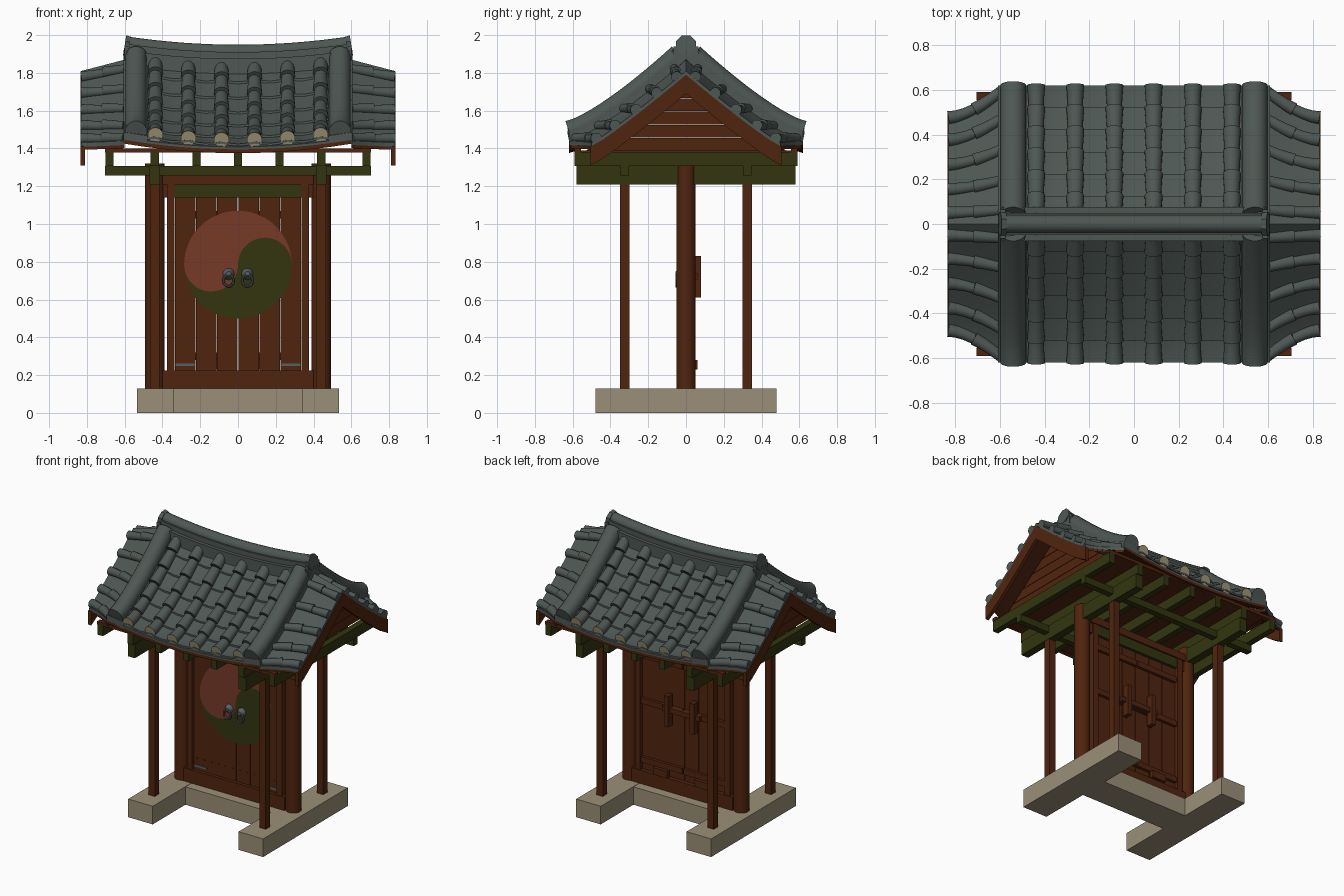
import bpy, bmesh, math
from mathutils import Vector

cube = bpy.data.objects.get("Cube")
if cube:
    bpy.data.objects.remove(cube, do_unlink=True)


def material(name, *rgb):
    lin = [(c / 255 / 12.92) if c < 11 else ((c / 255 + 0.055) / 1.055) ** 2.4 for c in rgb]
    m = bpy.data.materials.new(name)
    m.use_nodes = True
    m.diffuse_color = (*lin, 1)
    bsdf = m.node_tree.nodes["Principled BSDF"]
    bsdf.inputs["Base Color"].default_value = (*lin, 1)
    bsdf.inputs["Roughness"].default_value = 0.8
    return m


TILE = material("grey_tile", 78, 87, 83)
WOOD = material("brown_wood", 80, 36, 14)
GREEN = material("green_paint", 50, 53, 15)
RED = material("red_paint", 118, 58, 39)
STONE = material("pale_stone", 154, 143, 119)
PLASTER = material("cream_plaster", 160, 148, 118)
METAL = material("grey_metal", 88, 96, 98)


def done(bm, name, *mats, smooth=False, fix=True):
    if fix:
        bmesh.ops.recalc_face_normals(bm, faces=bm.faces)
    me = bpy.data.meshes.new(name)
    bm.to_mesh(me)
    bm.free()
    ob = bpy.data.objects.new(name, me)
    bpy.context.collection.objects.link(ob)
    for m in mats:
        me.materials.append(m)
    if smooth:
        bpy.ops.object.select_all(action='DESELECT')
        ob.select_set(True)
        bpy.context.view_layer.objects.active = ob
        bpy.ops.object.shade_smooth_by_angle(angle=math.radians(40))


def box(bm, x, y, z):
    v = [bm.verts.new((a, b, c)) for a in x for b in y for c in z]
    for q in ("0132", "4576", "0154", "2376", "0264", "1375"):
        bm.faces.new([v[int(i)] for i in q])


def tube(bm, pts, radii, sides=12, ref=(0, 0, 1), end_mat=0):
    pts = [Vector(p) for p in pts]
    rings = []
    for i, p in enumerate(pts):
        t = (pts[min(i + 1, len(pts) - 1)] - pts[max(i - 1, 0)]).normalized()
        a = t.cross(Vector(ref)).normalized()
        b = a.cross(t)
        r = radii[i] if isinstance(radii, list) else radii
        angles = [math.tau * (k + 0.5) / sides for k in range(sides)]
        rings.append([bm.verts.new(p + r * (math.cos(w) * a + math.sin(w) * b)) for w in angles])
    for r0, r1 in zip(rings, rings[1:]):
        for k in range(sides):
            n = (k + 1) % sides
            bm.faces.new((r0[k], r0[n], r1[n], r1[k]))
    bm.faces.new(rings[0])
    bm.faces.new(rings[-1]).material_index = end_mat


def steps(a, b, n):
    return [a + (b - a) * i / n for i in range(n + 1)]


def shell(bm, fn, us, vs, thick):
    rows = [[bm.verts.new(fn(u, v)) for v in vs] for u in us]
    faces = [bm.faces.new((r0[j], r0[j + 1], r1[j + 1], r1[j]))
             for r0, r1 in zip(rows, rows[1:]) for j in range(len(vs) - 1)]
    ret = bmesh.ops.extrude_face_region(bm, geom=faces)
    for g in ret["geom"]:
        if isinstance(g, bmesh.types.BMVert):
            g.co.z -= thick


# Roof surfaces: t and s run from ridge (0) to eave (1), signed by side
def main(x, t, up=0.0):
    lift = 0.05 * (x / 0.6) ** 2
    return Vector((x, 0.62 * t, 1.42 + lift + 0.44 * max(0, 1 - abs(t)) ** 1.3 + up))


def wing(side, k, s, up=0.0):
    reach = 0.5 + 0.12 * max(0, 1 - k) ** 1.6
    top, eave = 1.87 - 0.06 * k, 1.44 - 0.01 * k
    z = eave + (top - eave) * max(0, 1 - abs(s)) ** (1.25 - 0.15 * k)
    return Vector((side * (0.6 + 0.23 * k), reach * s, z + up))


# Stone footing in an H plan
bm = bmesh.new()
for s in (-1, 1):
    box(bm, (s * 0.34, s * 0.535), (-0.48, 0.48), (0, 0.13))
box(bm, (-0.34, 0.34), (-0.11, 0.11), (0, 0.128))
done(bm, "stone_base", STONE)

# Columns and slender posts
bm = bmesh.new()
for s in (-1, 1):
    tube(bm, [(s * 0.44, 0, 0.13), (s * 0.44, 0, 1.32)], 0.052, 24, ref=(0, 1, 0))
done(bm, "columns", WOOD, smooth=True)
bm = bmesh.new()
for s in (-1, 1):
    for y in (-0.325, 0.325):
        box(bm, (s * 0.44 - 0.025, s * 0.44 + 0.025), (y - 0.025, y + 0.025), (0.13, 1.27))
done(bm, "corner_posts", WOOD)

# Door frame
bm = bmesh.new()
box(bm, (-0.4, 0.4), (-0.045, 0.045), (0.13, 0.225))
box(bm, (-0.4, 0.4), (-0.045, 0.045), (1.21, 1.26))
for s in (-1, 1):
    box(bm, (s * 0.335, s * 0.376), (-0.04, 0.04), (0.225, 1.21))
    box(bm, (s * 0.37, s * 0.4), (-0.03, 0.03), (1.14, 1.21))
done(bm, "door_frame", WOOD)
bm = bmesh.new()
box(bm, (-0.335, 0.335), (-0.035, 0.035), (1.14, 1.21))
done(bm, "green_lintel", GREEN)

# Plank doors with back battens and latches
bm = bmesh.new()
for s in (-1, 1):
    for i in range(3):
        box(bm, (s * (0.002 + 0.111 * i), s * (0.111 + 0.111 * i)), (-0.022, 0.015), (0.225, 1.14))
done(bm, "door_planks", WOOD)
bm = bmesh.new()
for s in (-1, 1):
    for z in (0.28, 0.7, 1.03):
        box(bm, (s * 0.005, s * 0.33), (0.012, 0.036), (z, z + 0.04))
    box(bm, (s * 0.085, s * 0.118), (0.03, 0.08), (0.61, 0.83))
    box(bm, (s * 0.11, s * 0.22), (0.03, 0.06), (0.23, 0.28))
box(bm, (-0.15, 0.15), (0.036, 0.06), (0.705, 0.74))
done(bm, "door_latches", WOOD)

# Two-colour swirl disc on the doors
R = 0.285
swirl = [(R * math.cos(a), R * math.sin(a)) for a in steps(0, math.pi, 40)]
swirl += [(-R / 2 + R / 2 * math.cos(a), R / 2 * math.sin(a)) for a in steps(math.pi, math.tau, 20)[1:]]
swirl += [(R / 2 + R / 2 * math.cos(a), R / 2 * math.sin(a)) for a in steps(math.pi, 0, 20)[1:-1]]
for name, sign, mat in (("red_swirl", 1, RED), ("green_swirl", -1, GREEN)):
    bm = bmesh.new()
    bm.faces.new([bm.verts.new((sign * x, -0.026, 0.785 + sign * z)) for x, z in swirl])
    done(bm, name, mat, fix=False)

# Ring handles, hinges and nails
bm = bmesh.new()
for s in (-1, 1):
    x = s * 0.05
    tube(bm, [(x, -0.022, 0.735), (x, -0.035, 0.735), (x, -0.055, 0.735)], [0.032, 0.028, 0.014], 16)
    ring = [(x + 0.027 * math.cos(a), -0.05, 0.7 + 0.03 * math.sin(a)) for a in steps(0, math.tau, 20)]
    tube(bm, ring, 0.007, 8, ref=(0, 1, 0))
    box(bm, (s * 0.23, s * 0.33), (-0.027, -0.02), (0.247, 0.262))
done(bm, "door_handles_and_hinges", METAL, smooth=True)
bm = bmesh.new()
for s in (-1, 1):
    for i in range(6):
        x = s * (0.03 + 0.055 * i)
        tube(bm, [(x, -0.02, 0.31), (x, -0.027, 0.31)], 0.005, 6)
done(bm, "door_nails", WOOD)

# Green beams: cross beams, purlins and rafters
bm = bmesh.new()
for s in (-1, 1):
    shell(bm, lambda u, v: (s * 0.44 + u, v, 1.31), (-0.028, 0.028), (-0.58, 0.58), 0.1)
    box(bm, (-0.705, 0.705), (s * 0.325 - 0.022, s * 0.325 + 0.022), (1.258, 1.308))
for x in (-0.68, -0.44, -0.22, 0, 0.22, 0.44, 0.68):
    box(bm, (x - 0.022, x + 0.022), (-0.59, 0.59), (1.306, 1.38))
done(bm, "green_beams", GREEN)

# Ceiling, eave boards, plank gables and barge boards
bm = bmesh.new()
box(bm, (-0.62, 0.62), (-0.58, 0.58), (1.378, 1.388))
for s in (-1, 1):
    box(bm, (-0.705, 0.705), (s * 0.555, s * 0.59), (1.378, 1.4))
shell(bm, lambda x, t: main(x, t, -0.025), steps(-0.6, 0.6, 12), steps(-1, 1, 20), 0.02)
for side in (-1, 1):
    shell(bm, lambda k, s: wing(side, k, s, -0.022), steps(0, 1, 4), steps(-0.99, 0.99, 20), 0.018)
done(bm, "roof_deck", WOOD)
bm = bmesh.new()
for side in (-1, 1):
    for i in range(5):
        z0 = 1.388 + 0.07 * i
        w0, w1 = [0.54 * max(0, 1.77 - z) / 0.39 for z in (z0, z0 + 0.067)]
        face = [bm.verts.new((side * 0.66, y, z)) for y, z in
                ((-w0, z0), (w0, z0), (w1, z0 + 0.067), (-w1, z0 + 0.067))]
        ret = bmesh.ops.extrude_face_region(bm, geom=[bm.faces.new(face)])
        for g in ret["geom"]:
            if isinstance(g, bmesh.types.BMVert):
                g.co.x -= side * 0.03
done(bm, "gable_planks", WOOD)
bm = bmesh.new()
for side in (-1, 1):
    shell(bm, lambda u, s: wing(side, 1, s, -0.02) + Vector((side * u, 0, 0)),
          (-0.02, 0.004), steps(-1.01, 1.01, 16), 0.1)
done(bm, "barge_boards", WOOD)

# Channel tiles, overlapping down both slopes
ROLLS = [0.175 * (i - 2.5) for i in range(6)]
EDGES = [-0.6] + ROLLS + [0.6]
COURSES = steps(0.04, 1.0, 6)
bm = bmesh.new()
shell(bm, lambda x, t: main(x, t, -0.012), steps(-0.6, 0.6, 12), steps(-1, 1, 20), 0.014)
for side in (-1, 1):
    for x0, x1 in zip(EDGES, EDGES[1:]):
        for t0, t1 in zip(COURSES, COURSES[1:]):
            def channel(u, v):
                sag = 0.012 * math.sin(math.pi * u)
                return main(x0 + (x1 - x0) * u, side * (t0 + (t1 - t0) * v), 0.016 * v - sag)
            shell(bm, channel, steps(0, 1, 4), steps(0, 1, 2), 0.012)
done(bm, "channel_tiles", TILE, smooth=True)

# Round cover tiles with plastered eave ends
bm = bmesh.new()
for side in (-1, 1):
    for x in ROLLS:
        for t0, t1 in zip(COURSES, COURSES[1:]):
            path = [main(x, side * t, 0.012 + 0.006 * i) for i, t in enumerate(steps(t0, t1, 2))]
            tube(bm, path, [0.034, 0.037, 0.041], 14, end_mat=int(t1 == COURSES[-1]))
done(bm, "cover_tiles", TILE, PLASTER, smooth=True)

# Descending end rolls with a stacked course beneath
bm = bmesh.new()
for side in (-1, 1):
    for x in (-0.54, 0.54):
        tube(bm, [main(x, side * t, 0.03) for t in steps(0.06, 1, 12)], 0.058, 16)
        shell(bm, lambda u, t: main(x + u, side * t, 0.015), (-0.062, 0.062), steps(0, 1, 12), 0.05)
done(bm, "end_rolls", TILE, smooth=True)

# Side wings: sheet, fanned rolls and wall up to the main slope
bm = bmesh.new()
for side in (-1, 1):
    shell(bm, lambda k, s: wing(side, k, s), steps(0, 1, 6), steps(-1, 1, 24), 0.022)
    for s in (0.1, 0.31, 0.53, 0.75, 0.95):
        for y in (-s, s):
            for k0 in (0, 0.5):
                path = [wing(side, k0 + d, y, 0.004 + 0.012 * d) for d in steps(0, 0.5, 3)]
                tube(bm, path, [0.025, 0.026, 0.028, 0.03], 12)
    shell(bm, lambda u, t: main(side * (0.595 + u), t, 0.01), (-0.01, 0.012), steps(-1, 1, 20), 0.05)
done(bm, "wing_tiles", TILE, smooth=True)

# Ridge: two stacked courses, round cap and end tiles
bm = bmesh.new()
for half, top, thick in ((0.075, 1.875, 0.08), (0.05, 1.91, 0.06)):
    shell(bm, lambda x, y: (x, y, top + 0.045 * (x / 0.6) ** 2),
          steps(-0.59, 0.59, 16), (-half, half), thick)
tube(bm, [(x, 0, 1.91 + 0.045 * (x / 0.6) ** 2) for x in steps(-0.59, 0.59, 16)], 0.04, 16)
for s in (-1, 1):
    tube(bm, [(s * 0.575, 0, 1.942), (s * 0.6, 0, 1.946)], [0.054, 0.058], 8)
    box(bm, (s * 0.575, s * 0.6), (-0.065, 0.065), (1.86, 1.94))
done(bm, "ridge", TILE, smooth=True)
